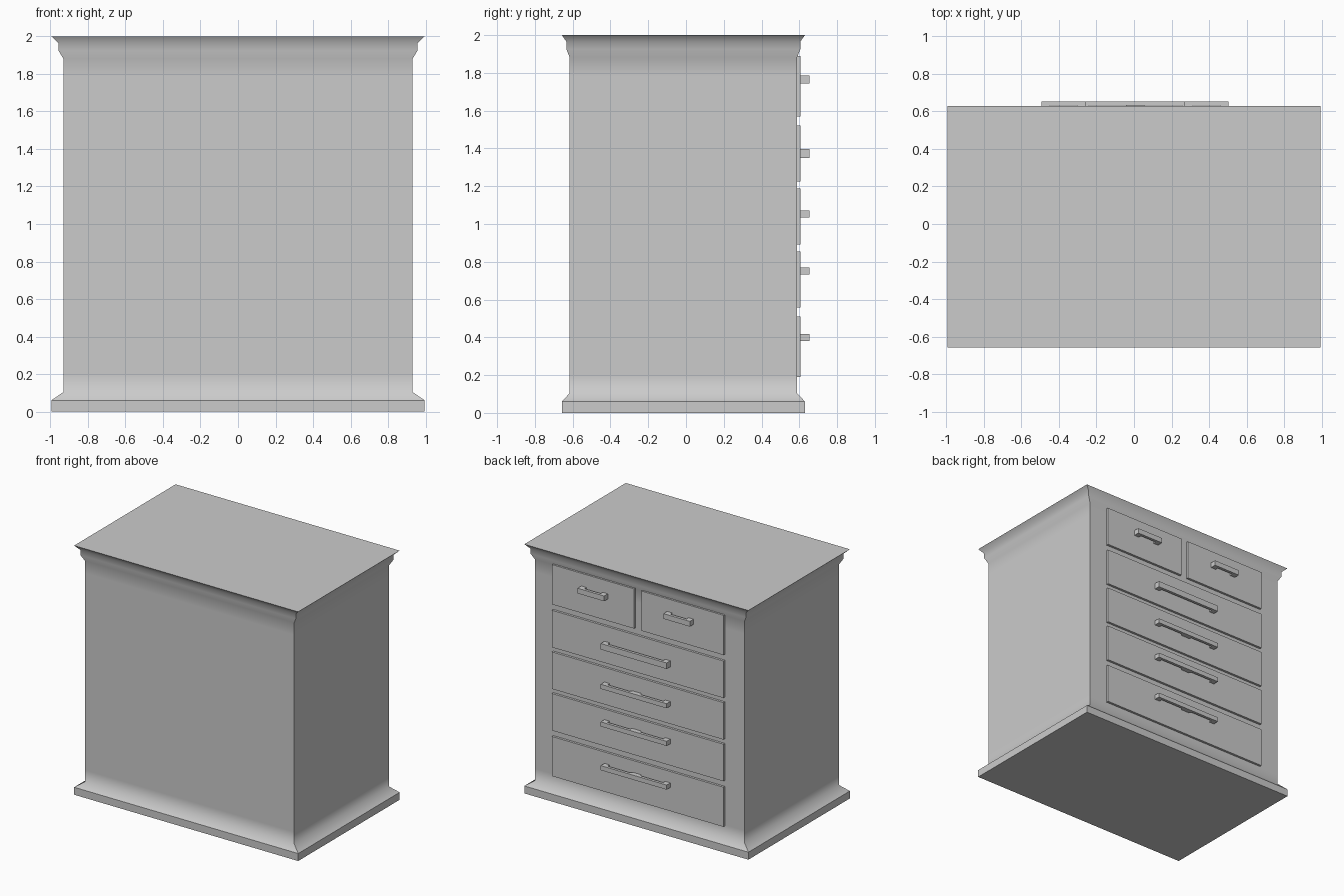
import bpy, bmesh

if "Cube" in bpy.data.objects:
    bpy.data.objects.remove(bpy.data.objects["Cube"])


def finish(bm, name):
    bmesh.ops.recalc_face_normals(bm, faces=bm.faces[:])
    mesh = bpy.data.meshes.new(name)
    bm.to_mesh(mesh)
    bm.free()
    obj = bpy.data.objects.new(name, mesh)
    bpy.context.collection.objects.link(obj)
    return obj


def carcass():
    # rectangular rings: (half width, z); depth shrinks in proportion
    profile = [(0.995, 0), (0.995, 0.06), (0.93, 0.105), (0.93, 0.2), (0.93, 1.78),
               (0.93, 1.88), (0.957, 1.925), (0.957, 1.965), (0.995, 2.0)]
    cy, ratio = -0.014, 0.6435 / 0.995
    bm = bmesh.new()
    rings = []
    for hx, z in profile:
        hy = hx * ratio
        rings.append([bm.verts.new((sx * hx, cy + sy * hy, z))
                      for sx, sy in ((-1, -1), (1, -1), (1, 1), (-1, 1))])
    bm.faces.new(rings[0])
    bm.faces.new(rings[-1])
    for a, b in zip(rings, rings[1:]):
        for i in range(4):
            j = (i + 1) % 4
            bm.faces.new((a[i], a[j], b[j], b[i]))
    # soft mouldings, crisp corners and plinth edges
    for f in bm.faces:
        f.smooth = True
    for e in bm.edges:
        z0, z1 = (v.co.z for v in e.verts)
        e.smooth = abs(z0 - z1) < 1e-6 and 0.08 < z0 < 1.99
    return finish(bm, "cabinet_body")


def drawer_front(name, x0, x1, z0, z1, y0=0.575, y1=0.606):
    bm = bmesh.new()
    bmesh.ops.create_cube(bm, size=1)
    for v in bm.verts:
        v.co = (x1 if v.co.x > 0 else x0, y1 if v.co.y > 0 else y0, z1 if v.co.z > 0 else z0)
    return finish(bm, name)


def handle(name, x0, x1, z0, z1, middle=False):
    # plan outline of a bar on two feet, extruded upwards
    back, inner, front, foot = 0.604, 0.631, 0.653, 0.045
    c = (x0 + x1) / 2
    pts = [(x0, back), (x0, front), (x1, front), (x1, back), (x1 - foot, back), (x1 - foot, inner)]
    if middle:
        pts += [(c + 0.05, inner), (c + 0.035, 0.613), (c - 0.035, 0.613), (c - 0.05, inner)]
    pts += [(x0 + foot, inner), (x0 + foot, back)]
    bm = bmesh.new()
    face = bm.faces.new([bm.verts.new((x, y, z0)) for x, y in pts])
    ext = bmesh.ops.extrude_face_region(bm, geom=[face])
    for v in ext["geom"]:
        if isinstance(v, bmesh.types.BMVert):
            v.co.z = z1
    # keep the base cap so the solid is closed
    if not any(all(abs(v.co.z - z0) < 1e-6 for v in f.verts) for f in bm.faces):
        bm.faces.new([v for v in bm.verts if abs(v.co.z - z0) < 1e-6])
    return finish(bm, name)


carcass()

# two short drawers at the top
for side, dx, hx in (("left", (0.037, 0.767), (0.27, 0.505)),
                     ("right", (-0.757, -0.027), (-0.492, -0.257))):
    drawer_front(f"top_drawer_{side}", *dx, 1.57, 1.889)
    handle(f"top_handle_{side}", *hx, 1.745, 1.787)

# four wide drawers: drawer bottom, top, handle bottom, top, middle lug
rows = [(1.225, 1.522, 1.35, 1.398, False), (0.891, 1.188, 1.034, 1.071, True),
        (0.557, 0.854, 0.732, 0.769, True), (0.191, 0.509, 0.381, 0.418, True)]
for i, (z0, z1, h0, h1, lug) in enumerate(rows, 1):
    drawer_front(f"wide_drawer_{i}", -0.757, 0.767, z0, z1)
    handle(f"wide_handle_{i}", -0.285, 0.3, h0, h1, lug)
